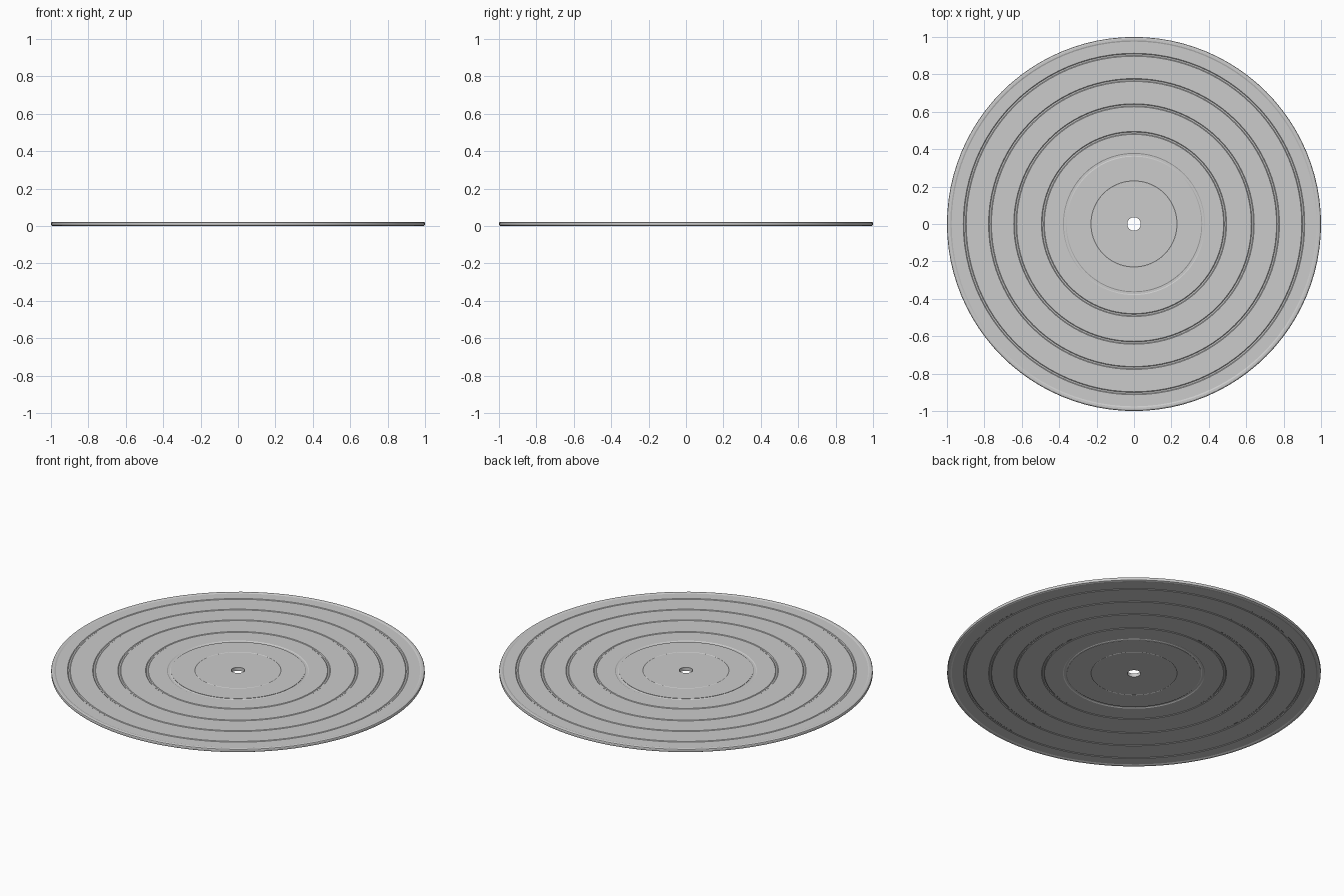
import bpy, bmesh, math

if "Cube" in bpy.data.objects:
    bpy.data.objects.remove(bpy.data.objects["Cube"])

SEGMENTS = 96
THICK = 0.022          # overall thickness at the rim bead
MID = THICK / 2
FACE = 0.008           # half thickness of the playing surface


def lathe(name, profile):
    """Revolve a closed (radius, z) profile around the z axis."""
    bm = bmesh.new()
    rings = []
    for i in range(SEGMENTS):
        a = 2 * math.pi * i / SEGMENTS
        rings.append([bm.verts.new((r * math.cos(a), r * math.sin(a), z)) for r, z in profile])
    n = len(profile)
    for i in range(SEGMENTS):
        p, q = rings[i], rings[(i + 1) % SEGMENTS]
        for j in range(n):
            k = (j + 1) % n
            bm.faces.new((p[j], q[j], q[k], p[k]))
    bmesh.ops.recalc_face_normals(bm, faces=bm.faces)
    mesh = bpy.data.meshes.new(name)
    bm.to_mesh(mesh)
    bm.free()
    obj = bpy.data.objects.new(name, mesh)
    bpy.context.collection.objects.link(obj)
    bpy.ops.object.select_all(action='DESELECT')
    obj.select_set(True)
    bpy.context.view_layer.objects.active = obj
    bpy.ops.object.shade_smooth_by_angle(angle=math.radians(20))
    return obj


# Upper half of the disc section: hole, label seat, track gaps, rim bead
half = [(0.036, FACE), (0.36, FACE), (0.365, FACE - 0.003),
        (0.375, FACE - 0.003), (0.38, FACE)]
for r in (0.487, 0.635, 0.77, 0.905):
    half += [(r - 0.008, FACE), (r - 0.004, FACE - 0.003),
             (r + 0.004, FACE - 0.003), (r + 0.008, FACE)]
half += [(0.975, FACE), (0.982, MID), (0.992, MID), (0.998, MID - 0.003), (1.0, MID - 0.007)]

# Mirror the half section for the underside
section = [(r, MID + h) for r, h in half] + [(r, MID - h) for r, h in reversed(half)]
lathe("record_disc", section)


# Paper labels with a shallow pressing ring, one on each side
def label(name, side):
    z0, z1 = FACE - 0.001, FACE + 0.002
    pts = [(0.036, z0), (0.036, z1), (0.227, z1), (0.23, z1 - 0.0015),
           (0.233, z1), (0.358, z1), (0.358, z0)]
    lathe(name, [(r, MID + side * h) for r, h in pts])


label("top_label", 1)
label("bottom_label", -1)
